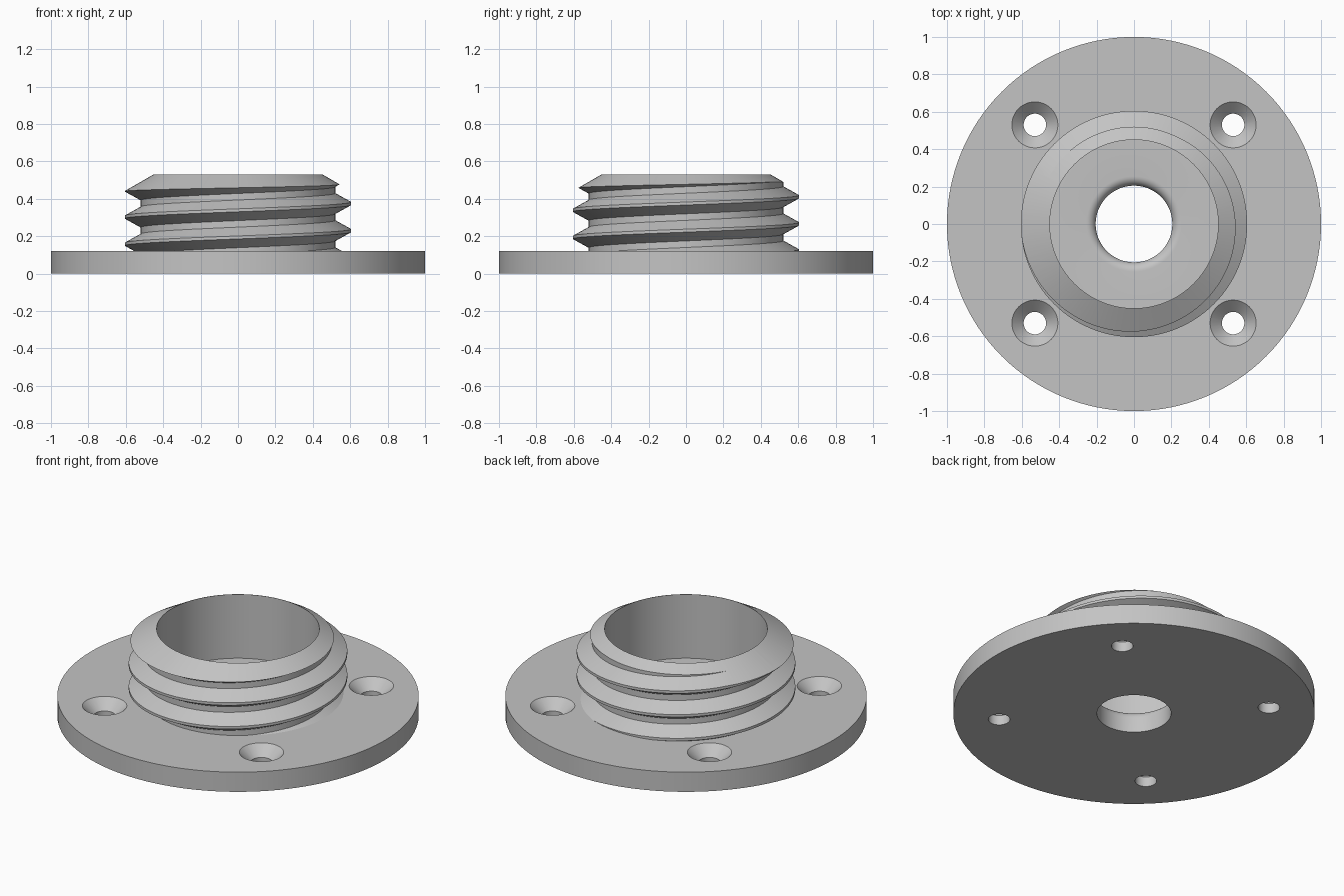
import bpy, bmesh, math

cube = bpy.data.objects.get("Cube")
if cube:
    bpy.data.objects.remove(cube, do_unlink=True)

SEG = 128
PITCH = 0.145
CREST_Z = 0.23          # crest height at angle zero
ROOT, CREST = 0.52, 0.605

grey = bpy.data.materials.new("plain grey")
grey.use_nodes = True
grey.diffuse_color = (0.55, 0.55, 0.55, 1)
grey.node_tree.nodes["Principled BSDF"].inputs["Base Color"].default_value = grey.diffuse_color


def make_object(name, bm):
    bmesh.ops.recalc_face_normals(bm, faces=bm.faces)
    mesh = bpy.data.meshes.new(name)
    bm.to_mesh(mesh)
    bm.free()
    obj = bpy.data.objects.new(name, mesh)
    bpy.context.collection.objects.link(obj)
    mesh.materials.append(grey)
    return obj


def lathe(name, profile, closed=False, center=(0, 0), seg=SEG):
    """Revolve (radius, z) points; closed joins last to first, otherwise ends are capped."""
    bm = bmesh.new()
    rings = []
    for r, z in profile:
        rings.append([bm.verts.new((center[0] + r * math.cos(math.tau * i / seg),
                                    center[1] + r * math.sin(math.tau * i / seg), z))
                      for i in range(seg)])
    pairs = list(zip(rings, rings[1:]))
    if closed:
        pairs.append((rings[-1], rings[0]))
    else:
        bm.faces.new(rings[0])
        bm.faces.new(rings[-1])
    for a, b in pairs:
        for i in range(seg):
            j = (i + 1) % seg
            bm.faces.new((a[i], a[j], b[j], b[i]))
    return make_object(name, bm)


def cut(obj, tool, operation):
    mod = obj.modifiers.new("cut", 'BOOLEAN')
    mod.operation, mod.object, mod.solver = operation, tool, 'EXACT'
    bpy.context.view_layer.objects.active = obj
    bpy.ops.object.modifier_apply(modifier=mod.name)
    bpy.data.objects.remove(tool, do_unlink=True)


def smooth(obj):
    bpy.ops.object.select_all(action='DESELECT')
    obj.select_set(True)
    bpy.context.view_layer.objects.active = obj
    bpy.ops.object.shade_smooth_by_angle(angle=math.radians(25))


def thread_radius(offset):
    """Radius at a height offset from the nearest crest."""
    d = abs((offset + PITCH / 2) % PITCH - PITCH / 2)
    t = min(max((d - 0.008) / 0.047, 0), 1)
    return CREST + (ROOT - CREST) * t


def helical_solid(name, low, high):
    """Rod with a helical ridge, cut flat at both ends."""
    bm = bmesh.new()
    offsets = [k * PITCH + d for k in range(-3, 5) for d in (-0.055, -0.008, 0.008, 0.055)]
    columns = []
    for i in range(SEG + 1):
        a = math.tau * i / SEG
        base = CREST_Z + PITCH * i / SEG
        heights = [low] + [min(max(base + o, low), high) for o in offsets] + [high]
        column = [bm.verts.new((0, 0, low))]
        for z in heights:
            r = thread_radius(z - base)
            column.append(bm.verts.new((r * math.cos(a), r * math.sin(a), z)))
        column.append(bm.verts.new((0, 0, high)))
        columns.append(column)
    for a, b in zip(columns, columns[1:]):
        for k in range(len(a) - 1):
            bm.faces.new((a[k], b[k], b[k + 1], a[k + 1]))
    bmesh.ops.remove_doubles(bm, verts=bm.verts, dist=0.0001)
    bmesh.ops.triangulate(bm, faces=bm.faces)
    return make_object(name, bm)


# Flange with raised floor and rounded centre hole
fillet = [(0.255 - 0.05 * math.sin(t * math.pi / 16), 0.09 + 0.05 * math.cos(t * math.pi / 16))
          for t in range(9)]
flange = lathe("flange", [(0.205, 0), (1, 0), (1, 0.12), (0.49, 0.12), (0.49, 0.14)] + fillet,
               closed=True)

# Countersunk screw holes
for sx in (-1, 1):
    for sy in (-1, 1):
        hole = lathe("screw_hole_cutter",
                     [(0.06, -0.1), (0.06, 0.06), (0.123, 0.12), (0.123, 0.2)],
                     center=(sx * 0.53, sy * 0.53), seg=48)
        cut(flange, hole, 'DIFFERENCE')
smooth(flange)

# Threaded collar with bevelled rim and straight bore
collar = helical_solid("threaded_collar", 0.06, 0.62)
cut(collar, lathe("rim_envelope", [(1.2, 0.1), (0.452, 0.53)]), 'INTERSECT')
cut(collar, lathe("bore_cutter", [(0.45, 0), (0.45, 0.7)]), 'DIFFERENCE')
smooth(collar)
